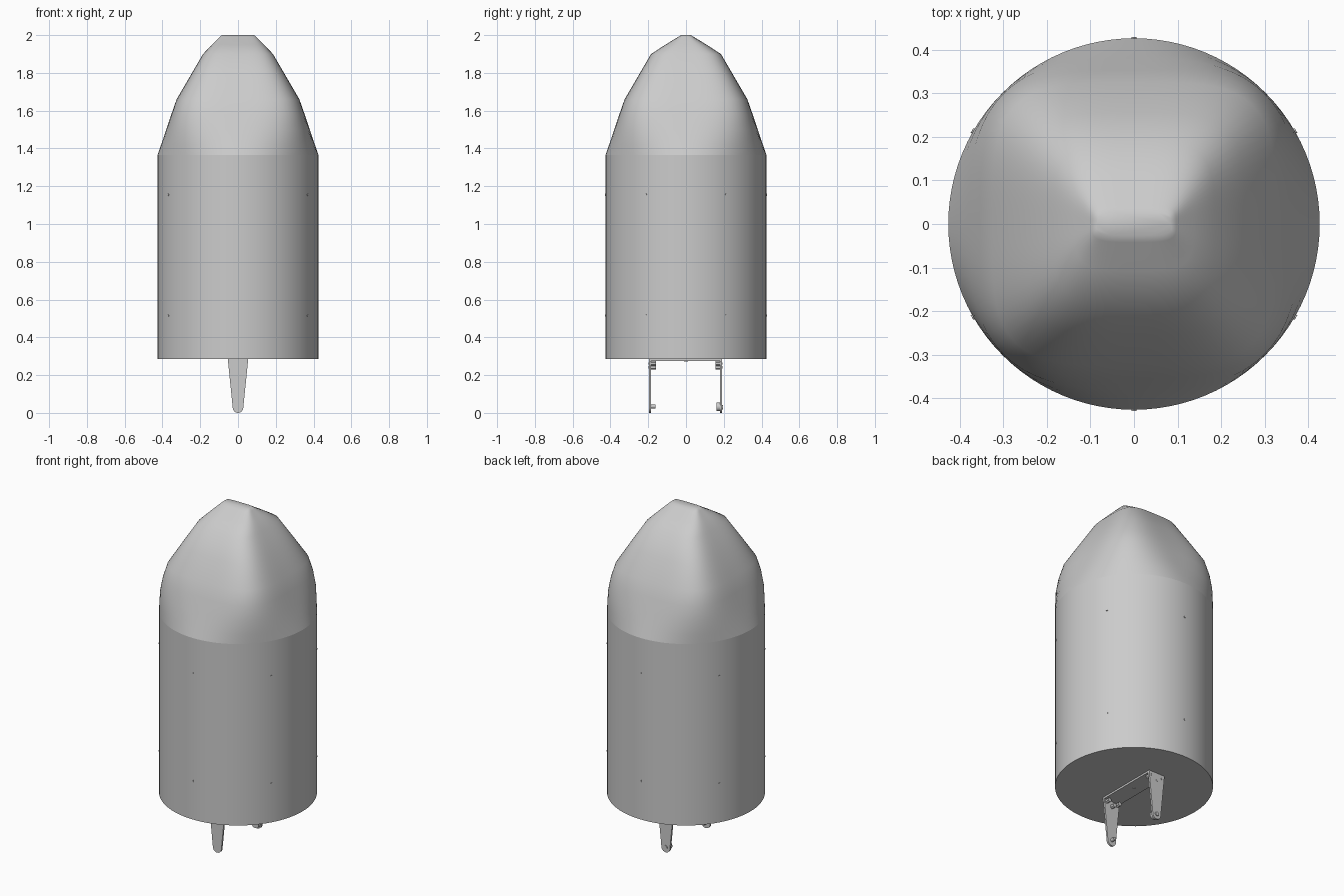
import bpy, bmesh, math
from mathutils import Matrix

if "Cube" in bpy.data.objects:
    bpy.data.objects.remove(bpy.data.objects["Cube"])


def material(name, value):
    m = bpy.data.materials.new(name)
    m.use_nodes = True
    col = (value, value, value, 1)
    m.diffuse_color = col
    m.node_tree.nodes["Principled BSDF"].inputs["Base Color"].default_value = col
    return m


GREY = material("light grey", 0.6)
RADIUS, SIDES = 0.426, 96


def finish(bm, name, smooth=30):
    bmesh.ops.recalc_face_normals(bm, faces=bm.faces)
    mesh = bpy.data.meshes.new(name)
    bm.to_mesh(mesh)
    bm.free()
    mesh.materials.append(GREY)
    ob = bpy.data.objects.new(name, mesh)
    bpy.context.collection.objects.link(ob)
    bpy.ops.object.select_all(action='DESELECT')
    ob.select_set(True)
    bpy.context.view_layer.objects.active = ob
    bpy.ops.object.shade_smooth_by_angle(angle=math.radians(smooth))
    return ob


def loft(name, sections, smooth=30):
    """Skin superellipse rings given as (z, half x, half y, exponent)."""
    bm = bmesh.new()
    rings = []
    for z, hx, hy, n in sections:
        ring = []
        for i in range(SIDES):
            a = 2 * math.pi * i / SIDES
            c, s = math.cos(a), math.sin(a)
            r = (abs(c) ** n + abs(s) ** n) ** (-1 / n)
            ring.append(bm.verts.new((hx * r * c, hy * r * s, z)))
        rings.append(ring)
    for low, high in zip(rings, rings[1:]):
        for i in range(SIDES):
            j = (i + 1) % SIDES
            bm.faces.new((low[i], low[j], high[j], high[i]))
    bm.faces.new(rings[0][::-1])
    bm.faces.new(rings[-1])
    return finish(bm, name, smooth)


def box(name, size, loc):
    bm = bmesh.new()
    bmesh.ops.create_cube(bm, size=1, matrix=Matrix.Translation(loc) @ Matrix.Diagonal((*size, 1)))
    return finish(bm, name)


def rod(name, r, depth, loc, turn, sides=20):
    bm = bmesh.new()
    bmesh.ops.create_cone(bm, cap_ends=True, segments=sides, radius1=r, radius2=r, depth=depth,
                          matrix=Matrix.Translation(loc) @ turn)
    return finish(bm, name)


# Cylindrical body in three sections
for name, low, high in (("base_section", 0.285, 0.515),
                        ("middle_section", 0.515, 1.155),
                        ("upper_section", 1.155, 1.365)):
    loft(name, [(low, RADIUS, RADIUS, 2), (high, RADIUS, RADIUS, 2)])

# Nose blends from a circle through a rounded square to a short ridge
loft("nose", [(1.365, RADIUS, RADIUS, 2), (1.42, 0.407, 0.407, 2.3),
              (1.50, 0.38, 0.38, 2.9), (1.58, 0.353, 0.353, 3.5),
              (1.66, 0.325, 0.325, 3.9), (1.78, 0.255, 0.255, 4),
              (1.90, 0.185, 0.185, 4), (1.95, 0.137, 0.108, 4),
              (1.99, 0.097, 0.042, 4), (2.0, 0.085, 0.026, 5)], 50)

# Screws around both section seams
FACING_Y = Matrix.Rotation(math.pi / 2, 4, 'X')
for z in (0.515, 1.155):
    for k in range(6):
        spin = Matrix.Rotation(k * math.pi / 3, 4, 'Z')
        place = spin @ Matrix.Translation((0, -RADIUS, z))
        rod("seam_screw", 0.006, 0.006, place.translation, spin @ FACING_Y, 12)


def leg(name, y, thick):
    """Tapered leg with a rounded foot and four cut holes."""
    bm = bmesh.new()
    foot = 0.028
    outline = [(0.054, 0.285), (-0.054, 0.285)]
    for i in range(17):
        a = math.pi + math.pi * i / 16
        outline.append((foot * math.cos(a), foot + foot * math.sin(a)))
    face = bm.faces.new([bm.verts.new((x, y - thick / 2, z)) for x, z in outline])
    ext = bmesh.ops.extrude_face_region(bm, geom=[face])
    for v in ext["geom"]:
        if isinstance(v, bmesh.types.BMVert):
            v.co.y += thick
    return finish(bm, name)


# Lower bracket: top plate, legs, fasteners and pivots
box("bracket_plate", (0.108, 0.386, 0.011), (0, -0.003, 0.2795))
rod("plate_screw", 0.010, 0.004, (0, 0, 0.273), Matrix.Identity(4))
for side, label in ((-1, "front"), (1, "back")):
    y = -0.191 if side < 0 else 0.186
    leg(label + "_leg", y, 0.011)
    for x, z in ((-0.036, 0.262), (0.036, 0.262), (0, 0.241)):
        rod(label + "_leg_nut", 0.012, 0.026, (x, y - side * 0.018, z), FACING_Y, 6)
        rod(label + "_leg_rivet", 0.006, 0.004, (x, y + side * 0.006, z), FACING_Y, 12)
rod("front_pivot", 0.010, 0.026, (0, -0.174, 0.034), FACING_Y)
rod("back_pivot", 0.023, 0.022, (0, 0.172, 0.032), FACING_Y)
rod("back_pivot_head", 0.012, 0.008, (0, 0.193, 0.030), FACING_Y)
